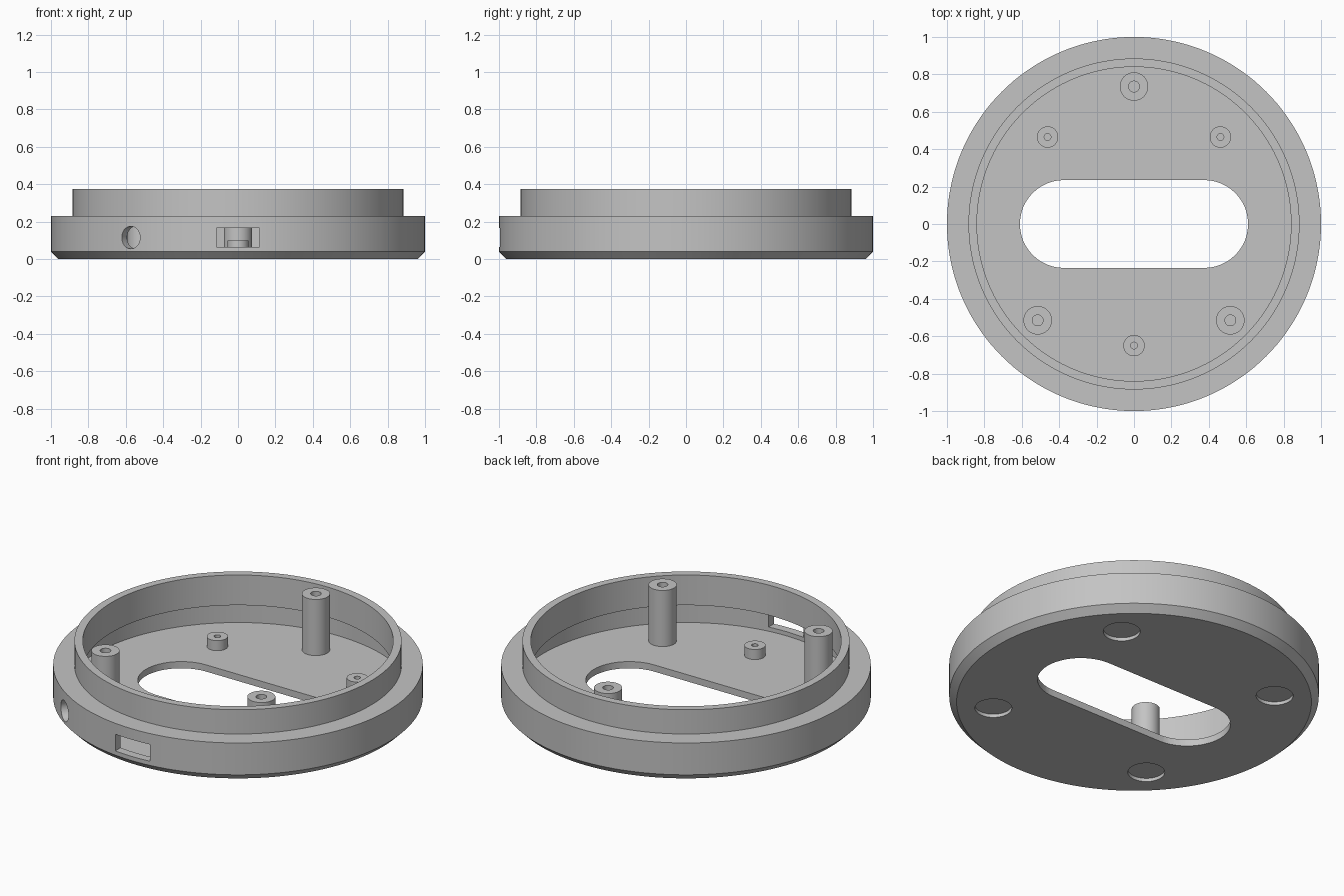
import bpy, bmesh, math
from mathutils import Matrix

old = bpy.data.objects.get("Cube")
if old:
    bpy.data.objects.remove(old, do_unlink=True)

grey = bpy.data.materials.new("plain grey")
grey.use_nodes = True
colour = (0.55, 0.55, 0.55, 1)
grey.diffuse_color = colour
grey.node_tree.nodes["Principled BSDF"].inputs["Base Color"].default_value = colour


def make_object(name, bm, matrix=Matrix()):
    bmesh.ops.transform(bm, matrix=matrix, verts=bm.verts)
    bmesh.ops.recalc_face_normals(bm, faces=bm.faces)
    mesh = bpy.data.meshes.new(name)
    bm.to_mesh(mesh)
    bm.free()
    mesh.materials.append(grey)
    obj = bpy.data.objects.new(name, mesh)
    bpy.context.collection.objects.link(obj)
    return obj


def lathe(name, profile, steps, location=(0, 0, 0)):
    """Revolve (radius, height) points that start and end on the axis."""
    bm = bmesh.new()
    verts = [bm.verts.new((r, 0, z)) for r, z in profile]
    edges = [bm.edges.new(pair) for pair in zip(verts, verts[1:])]
    bmesh.ops.spin(bm, geom=verts + edges, cent=(0, 0, 0), axis=(0, 0, 1),
                   angle=math.tau, steps=steps, use_merge=False)
    bmesh.ops.remove_doubles(bm, verts=bm.verts, dist=0.0005)
    return make_object(name, bm, Matrix.Translation(location))


def prism(name, outline, height, matrix):
    """Extrude a flat outline upward."""
    bm = bmesh.new()
    face = bm.faces.new([bm.verts.new((x, y, 0)) for x, y in outline])
    top = bmesh.ops.extrude_face_region(bm, geom=[face])["geom"]
    bmesh.ops.translate(bm, vec=(0, 0, height),
                        verts=[v for v in top if isinstance(v, bmesh.types.BMVert)])
    return make_object(name, bm, matrix)


def circle(radius, count=48):
    return [(radius * math.cos(math.tau * i / count),
             radius * math.sin(math.tau * i / count)) for i in range(count)]


def smooth(obj):
    bpy.ops.object.select_all(action="DESELECT")
    obj.select_set(True)
    bpy.context.view_layer.objects.active = obj
    bpy.ops.object.shade_smooth_by_angle(angle=math.radians(30))


def cut(obj, cutter):
    mod = obj.modifiers.new("cut", "BOOLEAN")
    mod.operation = "DIFFERENCE"
    mod.solver = "EXACT"
    mod.object = cutter
    bpy.context.view_layer.objects.active = obj
    bpy.ops.object.modifier_apply(modifier=mod.name)
    bpy.data.objects.remove(cutter, do_unlink=True)


# Round housing: chamfered base, stepped collar and undercut cavity
FLOOR, RIM = 0.04, 0.375
housing = lathe("housing", [
    (0, 0), (0.96, 0), (1, 0.04), (1, 0.23), (0.885, 0.23), (0.885, RIM),
    (0.84, RIM), (0.84, 0.195), (0.95, 0.195), (0.95, FLOOR), (0, FLOOR)], 144)

# Long rounded opening through the floor
stadium = []
for side in (1, -1):
    for i in range(25):
        a = math.pi * (i / 24 - 0.5)
        stadium.append((side * (0.375 + 0.235 * math.cos(a)),
                        side * 0.235 * math.sin(a)))
cut(housing, prism("opening_cutter", stadium, 0.3, Matrix.Translation((0, 0, -0.1))))

# Four shallow round foot recesses underneath
for x in (-0.54, 0.54):
    for y in (-0.54, 0.54):
        cut(housing, prism("foot_cutter", circle(0.1), 0.12,
                           Matrix.Translation((x, y, -0.1))))

# Rectangular port in the front wall
port = [(-0.115, -1.1), (0.115, -1.1), (0.115, -0.8), (-0.115, -0.8)]
cut(housing, prism("port_cutter", port, 0.1, Matrix.Translation((0, 0, 0.065))))

# Round radial cable hole beside the port
radial = (Matrix.Translation((0, 0, 0.115)) @ Matrix.Rotation(math.radians(-35), 4, "Z")
          @ Matrix.Translation((0, -0.85, 0)) @ Matrix.Rotation(math.pi / 2, 4, "X"))
cut(housing, prism("cable_cutter", circle(0.06), 0.3, radial))
smooth(housing)


# Screw posts with blind holes
def post(name, x, y, radius, hole, top, hole_bottom):
    smooth(lathe(name, [(0, 0.03), (radius, 0.03), (radius, top), (hole, top),
                        (hole, hole_bottom), (0, hole_bottom)], 40, (x, y, 0)))


for name, x, y in (("back", 0, 0.735), ("left", 0.515, -0.515), ("right", -0.515, -0.515)):
    post(name + "_tall_post", x, y, 0.076, 0.029, RIM, 0.15)
for name, x, y in (("front", 0, -0.65), ("left", 0.462, 0.465), ("right", -0.462, 0.465)):
    post(name + "_short_post", x, y, 0.057, 0.018, 0.1, FLOOR)
